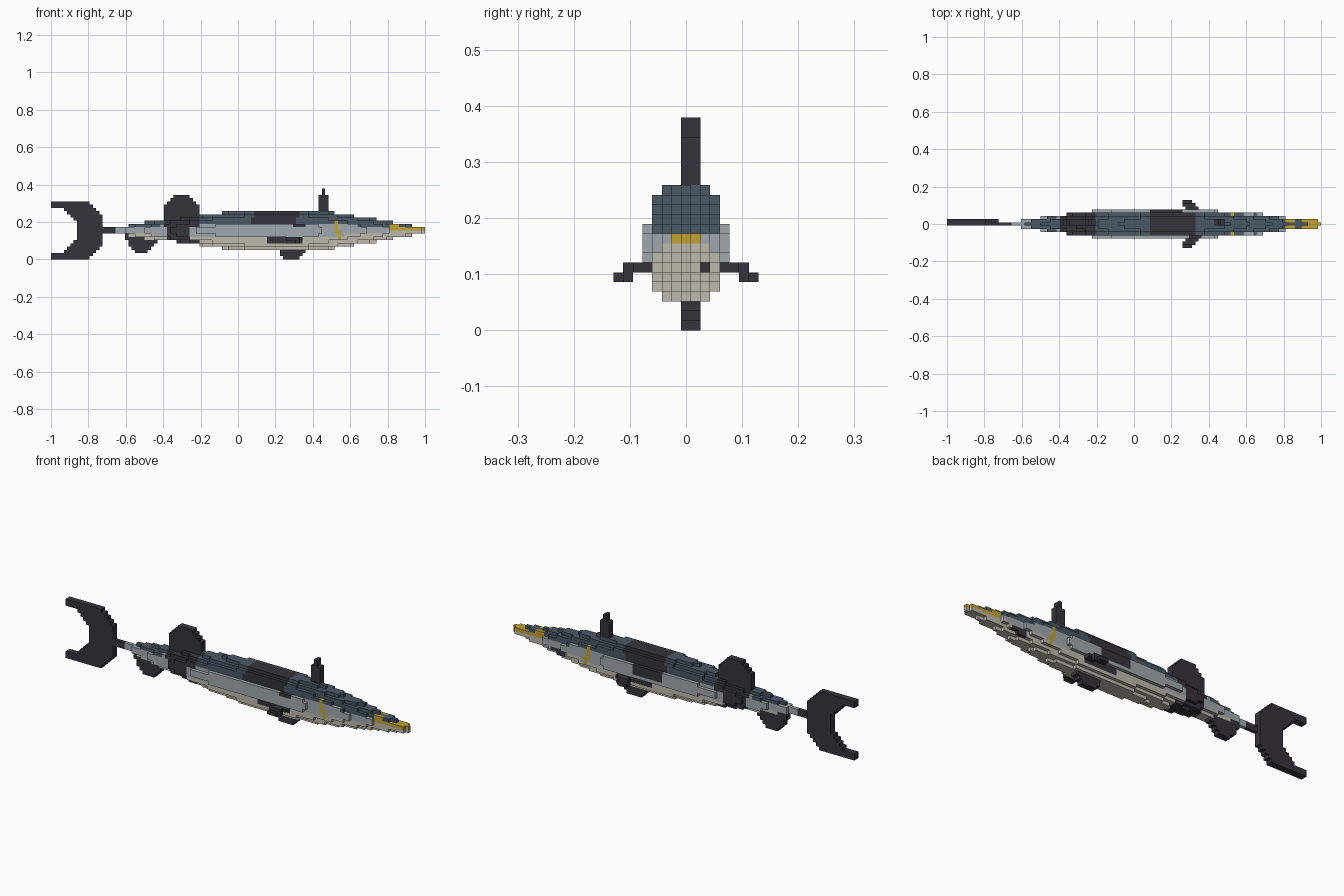
import bpy, bmesh, math
from mathutils import Vector

cube = bpy.data.objects.get("Cube")
if cube:
    bpy.data.objects.remove(cube, do_unlink=True)

V = 2 / 116            # block size: 116 blocks long, 22 high


def material(name, rgb):
    lin = [((c / 255 + 0.055) / 1.055) ** 2.4 for c in rgb] + [1]
    m = bpy.data.materials.new(name)
    m.use_nodes = True
    m.diffuse_color = lin
    bsdf = m.node_tree.nodes["Principled BSDF"]
    bsdf.inputs["Base Color"].default_value = lin
    bsdf.inputs["Roughness"].default_value = 0.9
    return m


SLATE, DARK, GREY, CREAM, GOLD = range(5)
MATS = [material("slate_blue", (74, 88, 101)), material("charcoal", (54, 52, 60)),
        material("silver_grey", (160, 168, 175)), material("belly_cream", (190, 186, 174)),
        material("gold", (194, 163, 50))]

SIDES = [Vector(s) for s in ((1, 0, 0), (-1, 0, 0), (0, 1, 0), (0, -1, 0), (0, 0, 1), (0, 0, -1))]


def build_blocks(name, blocks):
    """Turn {(i, j, k): colour} into a mesh holding only the exposed block faces."""
    bm = bmesh.new()
    verts = {}

    def vert(p):
        key = tuple(round(c * 2) for c in p)
        if key not in verts:
            verts[key] = bm.verts.new(((p.x + 0.5) * V - 1, p.y * V, (p.z + 0.5) * V))
        return verts[key]

    used = sorted(set(blocks.values()))
    for cell, colour in blocks.items():
        c = Vector(cell)
        for n in SIDES:
            if tuple(int(a) for a in c + n) in blocks:
                continue
            u = Vector((n.y, n.z, n.x))
            w = n.cross(u)
            corners = [c + (n + a * u + b * w) / 2 for a, b in ((1, 1), (-1, 1), (-1, -1), (1, -1))]
            face = bm.faces.new([vert(p) for p in corners])
            face.material_index = used.index(colour)
    mesh = bpy.data.meshes.new(name)
    bm.to_mesh(mesh)
    bm.free()
    for colour in used:
        mesh.materials.append(MATS[colour])
    obj = bpy.data.objects.new(name, mesh)
    bpy.context.collection.objects.link(obj)
    return obj


def curve(points, x):
    for (x0, y0), (x1, y1) in zip(points, points[1:]):
        if x0 <= x <= x1:
            return y0 + (y1 - y0) * (x - x0) / (x1 - x0)
    return 0


def inside(outline, x, z):
    hit = False
    for (x0, z0), (x1, z1) in zip(outline, outline[1:] + outline[:1]):
        if (z0 > z) != (z1 > z) and x < x0 + (z - z0) * (x1 - x0) / (z1 - z0):
            hit = not hit
    return hit


def fin(name, outline, layers=(0, 1)):
    build_blocks(name, {(i, j, k): DARK for i in range(116) for k in range(22) for j in layers
                        if inside(outline, i + 0.5, k + 0.5)})


# Body: elliptical sections whose half height and half width vary along the length
HEIGHT = [(20, 1.0), (24, 1.5), (29, 2.5), (39, 3.5), (46, 4.5), (53, 5.5), (60, 6.2), (80, 6.2),
          (88, 5.5), (94, 4.5), (101, 3.5), (106, 2.5), (112, 1.5), (116, 1.0)]
WIDTH = [(20, 0.5), (23, 1.1), (29, 2.1), (37, 3.03), (45, 4.03), (60, 4.365), (80, 4.365),
         (84, 4.0), (98, 3.04), (105, 2.05), (111, 1.5), (115, 1.2), (116, 0.8)]


def body_colour(i, j, k):
    side = abs(j)
    # gold gill line, jaw line and snout patch
    if side >= 3 and ((i == 88 and 8 <= k <= 11) or (i == 89 and 5 <= k <= 8)):
        return GOLD
    if (k == 9 and i >= 105) or (k == 10 and 105 <= i <= 107 and side >= 1):
        return GOLD
    # dark band below the rear back fin, sloping forward towards the belly
    if (k >= 10 and 35 <= i <= 45) or (6 <= k < 10 and 36 <= i <= 42) or (k < 6 and 39 <= i <= 45):
        return DARK
    # dark saddle in the middle, running further down the left flank
    lean = (k - 11) // 2
    if k >= 11 and 62 + lean <= i <= 75 + lean:
        return DARK
    if k >= 8 and j >= 2 and 63 <= i <= 72 or k == 10 and j <= -2 and 75 <= i <= 78:
        return DARK
    # small blotches at the side fin roots and on the left cheek
    if k in (5, 6) and side >= 3 and 67 <= i <= 77:
        return DARK
    if k in (6, 7) and j >= 2 and 97 <= i <= 101:
        return DARK
    # countershading
    if k >= (10 if i < 34 or i > 94 else 11):
        return SLATE
    belly = 8 if i > 103 else 7 if i > 90 or i < 32 else 6
    return CREAM if k <= belly else GREY


body = {}
for i in range(20, 116):
    h, w = curve(HEIGHT, i + 0.5), curve(WIDTH, i + 0.5)
    for j in range(-4, 5):
        for k in range(3, 15):
            if (j / w) ** 2 + ((k - 8.5) / h) ** 2 <= 1:
                body[i, j, k] = body_colour(i, j, k)
build_blocks("body", body)

# Tail and the fins on the centre line
fin("tail_stalk", [(16, 8), (22, 8), (22, 10), (16, 10)], (0,))
fin("tail_fin", [(0, 18), (12, 18), (16, 13), (16, 5), (12, 0), (0, 0), (0, 2),
                 (4, 2), (8.5, 7), (8.5, 11), (4, 16), (0, 16)])
fin("rear_back_fin", [(35, 10), (35, 16), (38.5, 20), (42, 20), (46, 17), (46, 13), (44, 10)])
fin("anal_fin", [(23, 8), (24, 5), (26, 3), (27, 2), (30, 2), (33, 5), (33, 8)])
fin("belly_fin", [(70, 4), (80, 4), (80, 3), (77, 0), (72, 0), (71, 2)])
fin("front_back_fin", [(83, 12), (86, 12), (86, 20), (85, 20), (85, 22), (84, 22), (84, 20), (83, 20)])

# Paired side fins: (distance from centre, first block, last block, heights)
SIDE_FIN = [(4, 75, 77, (6,)), (5, 74, 77, (6,)), (6, 73, 76, (5, 6)), (7, 73, 75, (5,))]
for name, s in (("left", 1), ("right", -1)):
    # the front faces -y, so the two fins sit on the +y and -y flanks
    build_blocks("side_fin_" + ("back" if s > 0 else "front"),
                 {(i, s * j, k): DARK for j, a, b, ks in SIDE_FIN for i in range(a, b + 1) for k in ks})
